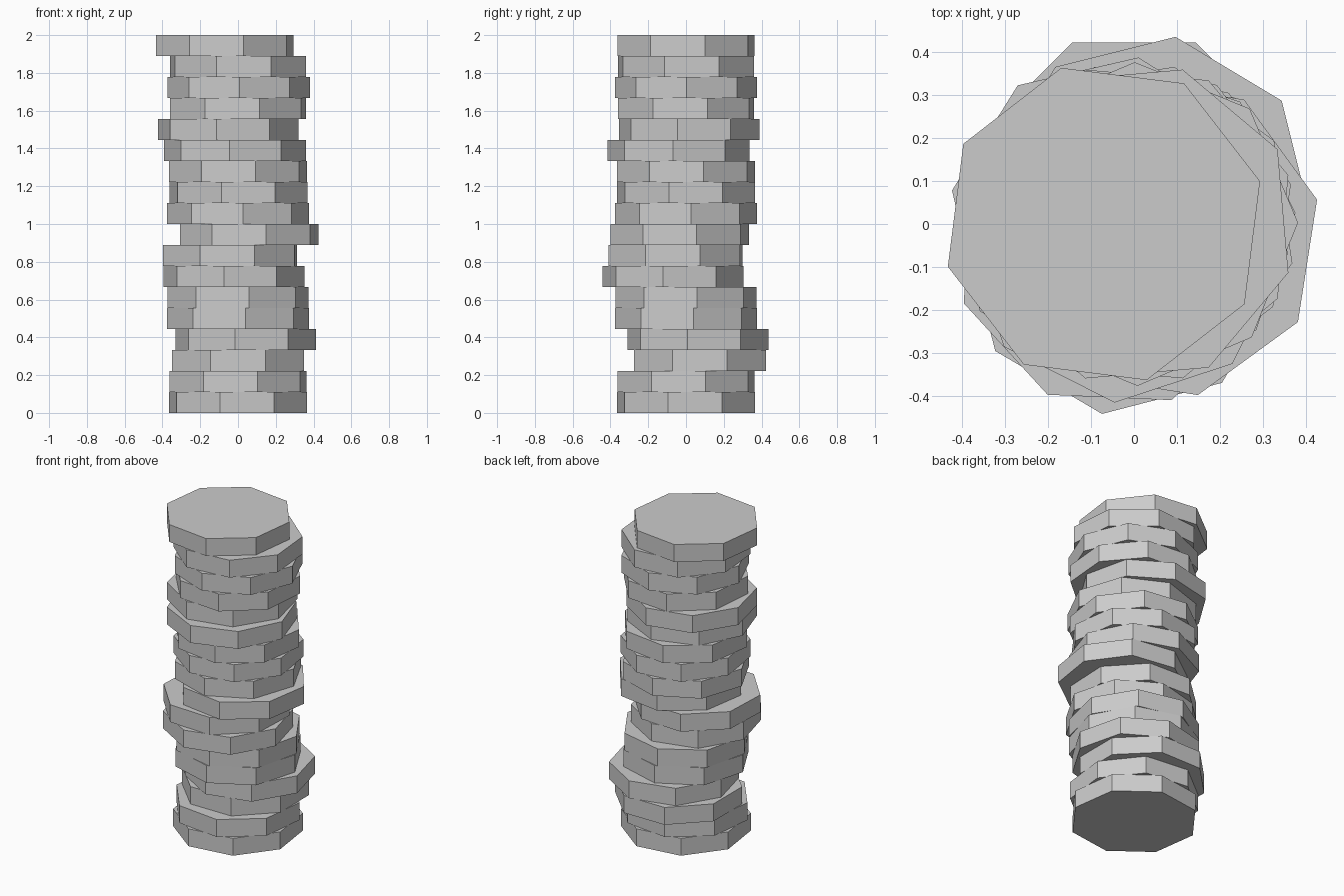
import bpy
import math

default_cube = bpy.data.objects.get("Cube")
if default_cube:
    bpy.data.objects.remove(default_cube, do_unlink=True)

# Single stone colour shared by every drum
stone = bpy.data.materials.new("stone_grey")
stone.use_nodes = True
grey = (0.6, 0.6, 0.6, 1)
stone.diffuse_color = grey
stone.node_tree.nodes["Principled BSDF"].inputs["Base Color"].default_value = grey

SIDES = 8
RADIUS = 0.377

# Bottom to top: x offset, y offset, twist in degrees
DRUMS = [
    (0, 0, -14.6),
    (0, 0, 15.8),
    (0, 0.074, 22.5),
    (0.041, 0.063, -8.5),
    (0, 0, 6),
    (0, 0, 9),
    (-0.022, -0.069, -8),
    (-0.042, -0.056, 20),
    (0.06, -0.032, 13.6),
    (0, 0, 4),
    (0.003, 0, -14),
    (0, 0, 14.2),
    (-0.017, -0.04, -4.3),
    (-0.052, 0.016, -9.5),
    (0, 0, 17.6),
    (0.005, 0, 0.5),
    (0, 0, -17.5),
    (-0.07, 0, 15.3),
]
HEIGHT = 2 / len(DRUMS)


def add_drum(index, x, y, twist):
    """Add one flat-sided octagonal drum with a vertex pointing along its twist."""
    bpy.ops.mesh.primitive_cylinder_add(
        vertices=SIDES, radius=RADIUS, depth=HEIGHT,
        location=(x, y, HEIGHT * (index + 0.5)),
        rotation=(0, 0, math.radians(twist)))
    drum = bpy.context.object
    drum.name = f"column_drum_{index + 1}"
    drum.data.materials.append(stone)


# Column of unevenly stacked drums
for index, (x, y, twist) in enumerate(DRUMS):
    add_drum(index, x, y, twist)
